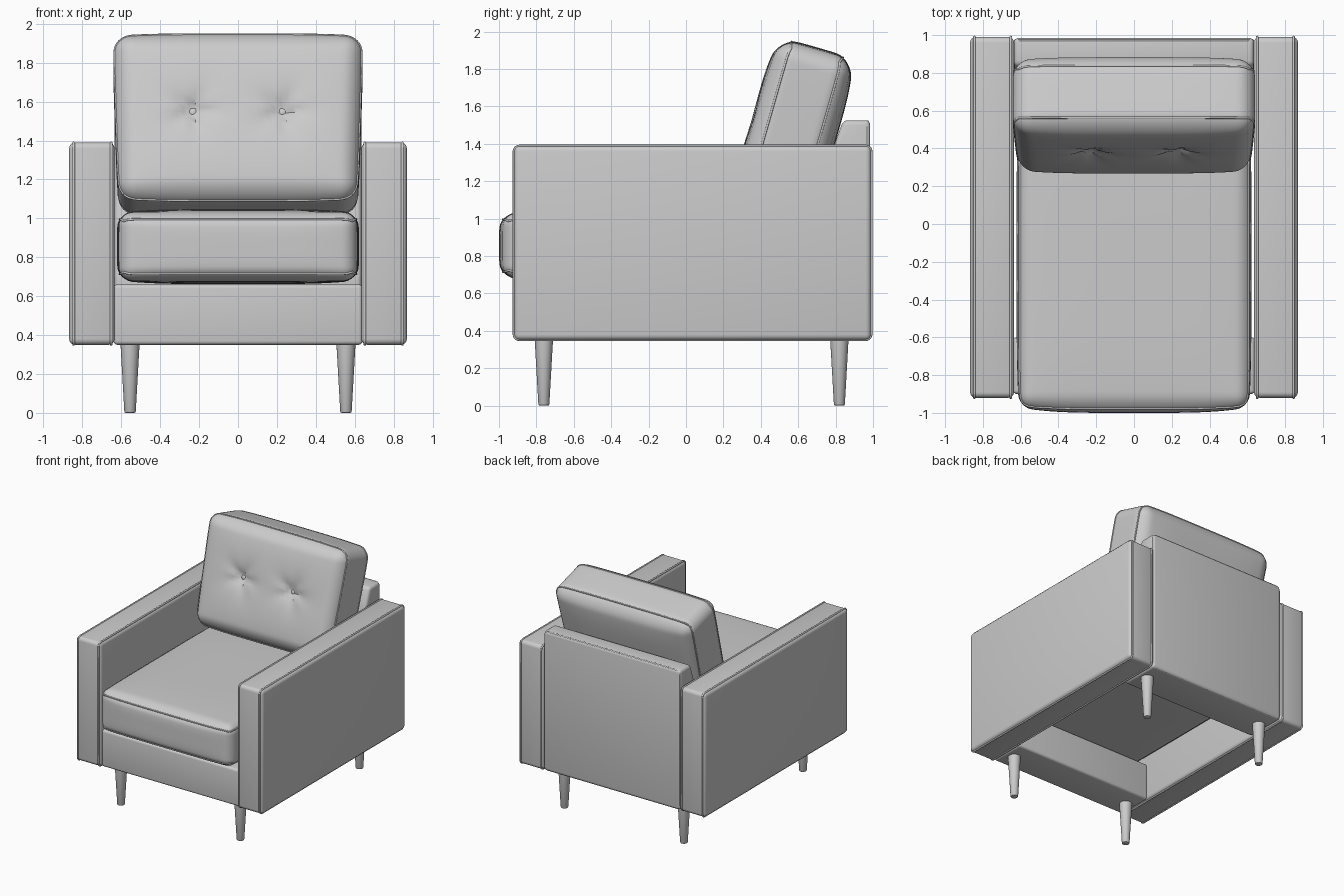
import bpy, bmesh, math
from mathutils import Vector, Matrix

if "Cube" in bpy.data.objects:
    bpy.data.objects.remove(bpy.data.objects["Cube"])


def finish(name, bm, matrix=None):
    bmesh.ops.recalc_face_normals(bm, faces=bm.faces)
    me = bpy.data.meshes.new(name)
    bm.to_mesh(me)
    bm.free()
    ob = bpy.data.objects.new(name, me)
    if matrix:
        ob.matrix_world = matrix
    bpy.context.collection.objects.link(ob)
    bpy.ops.object.select_all(action='DESELECT')
    ob.select_set(True)
    bpy.context.view_layer.objects.active = ob
    bpy.ops.object.shade_smooth_by_angle(angle=math.radians(40))
    return ob


def prism(name, profile, x0, x1, bevel):
    """Side profile (y, z) extruded across x with rounded edges."""
    bm = bmesh.new()
    face = bm.faces.new([bm.verts.new((x0, y, z)) for y, z in profile])
    ext = bmesh.ops.extrude_face_region(bm, geom=[face])
    for v in ext['geom']:
        if isinstance(v, bmesh.types.BMVert):
            v.co.x = x1
    bmesh.ops.recalc_face_normals(bm, faces=bm.faces)
    bmesh.ops.bevel(bm, geom=bm.edges[:], offset=bevel, segments=4,
                    profile=0.5, affect='EDGES', clamp_overlap=True)
    return finish(name, bm)


def piping(name, pts, radius, matrix=None):
    cu = bpy.data.curves.new(name, 'CURVE')
    cu.dimensions = '3D'
    cu.bevel_depth = radius
    cu.bevel_resolution = 2
    sp = cu.splines.new('POLY')
    sp.points.add(len(pts) - 1)
    for p, co in zip(sp.points, pts):
        p.co = (*co, 1)
    sp.use_cyclic_u = True
    ob = bpy.data.objects.new(name, cu)
    if matrix:
        ob.matrix_world = matrix
    bpy.context.collection.objects.link(ob)


def round_rect(a0, a1, b0, b1, r):
    pts = []
    for k, (a, b) in enumerate([(a1 - r, b1 - r), (a0 + r, b1 - r),
                                (a0 + r, b0 + r), (a1 - r, b0 + r)]):
        for i in range(6):
            t = math.pi / 2 * (k + i / 5)
            pts.append((a + r * math.cos(t), b + r * math.sin(t)))
    return pts


def cushion_shape(half, r, bulge, tufts=(), flare=0.0):
    """Maps a point on a box to the rounded, stuffed cushion surface."""
    def shape(p):
        inner = Vector([max(-h + r, min(h - r, c)) for c, h in zip(p, half)])
        q = inner + (p - inner).normalized() * r
        n = [c / h for c, h in zip(q, half)]
        w = [1 - c ** 4 for c in n]
        out = Vector([q[i] + bulge[i] * n[i] * w[i - 1] * w[i - 2] for i in range(3)])
        for tx, tz in tufts:
            if q.y < 0:
                dx, dz = q.x - tx, q.z - tz
                d = math.hypot(dx, dz)
                fold = 1 + 0.3 * math.cos(5 * math.atan2(dz, dx) + 0.5) * min(1, d / 0.05)
                out.y += 0.065 * math.exp(-d / 0.075) * fold * min(1, -n[1] * 1.2)
        out.x *= 1 + flare * n[2]
        return out
    return shape


def cushion(name, half, shape, matrix, cuts=46):
    bm = bmesh.new()
    bmesh.ops.create_cube(bm, size=2)
    bmesh.ops.subdivide_edges(bm, edges=bm.edges[:], cuts=cuts, use_grid_fill=True)
    for v in bm.verts:
        p = Vector([h * (0.5 * c + 0.5 * math.sin(c * math.pi / 2))
                    for c, h in zip(v.co, half)])
        v.co = shape(p)
    return finish(name, bm, matrix)


def seam(name, half, shape, matrix, axis, level):
    """Stitched seam running round the cushion at a level along one axis."""
    a, b = [i for i in range(3) if i != axis]
    pts, n = [], 40
    corners = [(-1, -1), (1, -1), (1, 1), (-1, 1)]
    for k in range(4):
        (u0, v0), (u1, v1) = corners[k], corners[(k + 1) % 4]
        for i in range(n):
            t = (1 - math.cos(math.pi * i / n)) / 2
            p = Vector((0, 0, 0))
            p[axis] = level
            p[a] = half[a] * (u0 + (u1 - u0) * t)
            p[b] = half[b] * (v0 + (v1 - v0) * t)
            pts.append(shape(p))
    piping(name, pts, 0.006, matrix)


# Arms with piping round both faces
for side, s in (('left', -1), ('right', 1)):
    prism(f'{side}_arm', [(-0.92, 0.35), (0.99, 0.35), (0.99, 1.39), (-0.92, 1.39)],
          s * 0.635, s * 0.868, 0.03)
    for tag, x in (('inner', 0.652), ('outer', 0.845)):
        piping(f'{side}_arm_{tag}_piping',
               [(s * x, y, z) for y, z in round_rect(-0.92, 0.99, 0.352, 1.388, 0.03)], 0.007)

# Front rail and raked back frame (open underneath)
prism('front_rail', [(-0.9, 0.35), (-0.6, 0.35), (-0.6, 0.66), (-0.9, 0.66)],
      -0.64, 0.64, 0.02)
prism('back_frame', [(0.985, 0.35), (0.985, 1.525), (0.84, 1.525), (0.795, 1.4),
                     (0.64, 0.7), (0.64, 0.35)], -0.635, 0.635, 0.025)
piping('back_piping', [(x, 0.972, z) for x, z in
                       round_rect(-0.628, 0.628, 0.36, 1.518, 0.03)], 0.007)

# Seat cushion
half = (0.61, 0.795, 0.175)
shape = cushion_shape(half, 0.07, (0.012, 0.03, 0.018))
mat = Matrix.Translation((0, -0.175, 0.855))
cushion('seat_cushion', half, shape, mat)
for tag, z in (('top', 0.145), ('bottom', -0.145)):
    seam(f'seat_{tag}_seam', half, shape, mat, 2, z)

# Leaning back cushion with two tufts
half = (0.625, 0.2, 0.435)
tufts = [(-0.23, 0.02), (0.23, 0.02)]
shape = cushion_shape(half, 0.09, (0.008, 0.035, 0.018), tufts, 0.022)
mat = Matrix.Translation((0, 0.575, 1.48)) @ Matrix.Rotation(math.radians(-16), 4, 'X')
cushion('back_cushion', half, shape, mat)
for tag, y in (('front', -0.14), ('rear', 0.15)):
    seam(f'back_cushion_{tag}_seam', half, shape, mat, 1, y)

# Tuft buttons
for i, (x, z) in enumerate(tufts):
    bm = bmesh.new()
    bmesh.ops.create_uvsphere(bm, u_segments=16, v_segments=10, radius=0.024)
    bmesh.ops.scale(bm, vec=(1, 0.6, 1), verts=bm.verts)
    p = shape(Vector((x, -half[1], z)))
    finish(f'button_{i + 1}', bm, mat @ Matrix.Translation(p + Vector((0, -0.004, 0))))

# Tapered legs
for row, y in (('front', -0.76), ('back', 0.82)):
    for side, s in (('left', -1), ('right', 1)):
        bm = bmesh.new()
        bmesh.ops.create_cone(bm, cap_ends=True, segments=24, radius1=0.029,
                              radius2=0.05, depth=0.37)
        rim = [e for e in bm.edges if all(v.co.z < 0 for v in e.verts)]
        bmesh.ops.bevel(bm, geom=rim, offset=0.007, segments=2, profile=0.5, affect='EDGES')
        finish(f'{row}_{side}_leg', bm, Matrix.Translation((s * 0.555, y, 0.185)))
